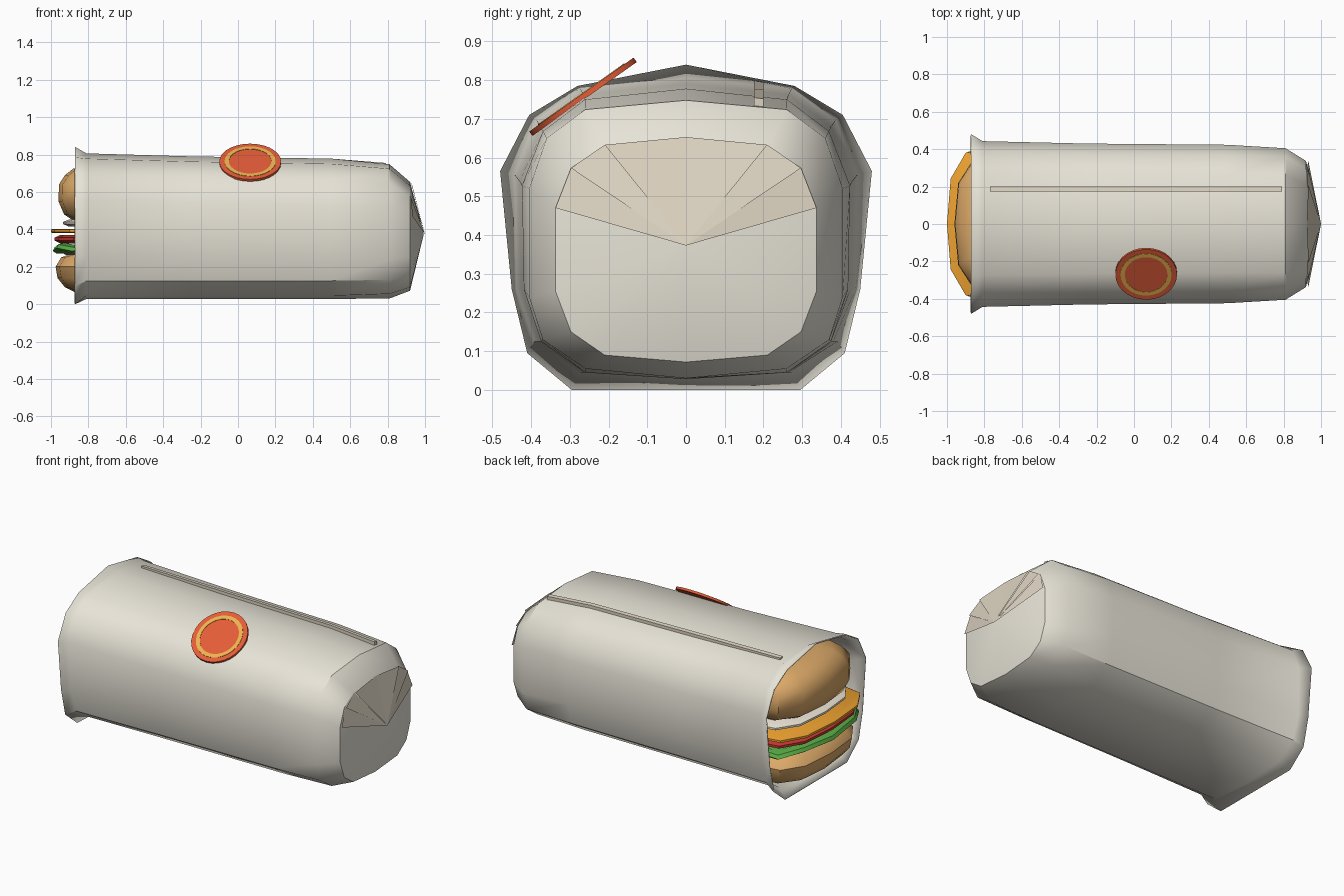
import bpy, bmesh, math

if "Cube" in bpy.data.objects:
    bpy.data.objects.remove(bpy.data.objects["Cube"])

def mat(name, rgb):
    m = bpy.data.materials.new(name)
    m.diffuse_color = (*rgb, 1)
    m.use_nodes = True
    m.node_tree.nodes["Principled BSDF"].inputs["Base Color"].default_value = m.diffuse_color
    return m

PAPER = mat("paper", (0.80, 0.77, 0.68))
FOLD = mat("fold_paper", (0.72, 0.65, 0.53))
BREAD = mat("bread", (0.72, 0.40, 0.14))
GREEN = mat("green", (0.10, 0.42, 0.06))
RED = mat("red", (0.55, 0.04, 0.03))
ORANGE = mat("orange", (0.85, 0.36, 0.03))
CREAM = mat("cream", (0.85, 0.79, 0.68))
LABEL = mat("label", (0.78, 0.11, 0.04))
GOLD = mat("gold", (0.85, 0.46, 0.08))

def finish(bm, name, material, angle=None):
    bmesh.ops.recalc_face_normals(bm, faces=bm.faces)
    me = bpy.data.meshes.new(name)
    bm.to_mesh(me)
    bm.free()
    ob = bpy.data.objects.new(name, me)
    bpy.context.collection.objects.link(ob)
    me.materials.append(material)
    if angle:
        bpy.ops.object.select_all(action='DESELECT')
        ob.select_set(True)
        bpy.context.view_layer.objects.active = ob
        bpy.ops.object.shade_smooth_by_angle(angle=math.radians(angle))
    return ob

def loft(name, rings, material, caps=True, angle=None, apex=None):
    bm = bmesh.new()
    loops = [[bm.verts.new(p) for p in r] for r in rings]
    n = len(rings[0])
    for a, b in zip(loops, loops[1:]):
        for i in range(n):
            j = (i + 1) % n
            bm.faces.new((a[i], a[j], b[j], b[i]))
    if caps:
        bm.faces.new(loops[0])
        bm.faces.new(loops[-1])
    if apex:
        tip = bm.verts.new(apex)
        for i in range(n):
            bm.faces.new((loops[-1][i], loops[-1][(i + 1) % n], tip))
    return finish(bm, name, material, angle)

# Paper wrapper: half sections mirrored across y, morphing from flare to end
FLARE = [(0, .84), (.28, .785), (.405, .71), (.48, .565), (.45, .26), (.41, .095), (.295, 0), (0, 0)]
BODY = [(0, .79), (.265, .762), (.375, .68), (.43, .54), (.425, .26), (.38, .125), (.265, .045), (0, .028)]
TAPER = [(0, .748), (.26, .724), (.36, .65), (.405, .52), (.405, .24), (.37, .13), (.26, .055), (0, .03)]
END = [(0, .653), (.21, .633), (.297, .573), (.337, .47), (.337, .255), (.297, .15), (.21, .09), (0, .072)]

def section(x, half, sy=1, dz=0):
    pts = half + [(-y, z) for y, z in half[-2:0:-1]]
    return [(x, y * sy, z + dz * (z > .5)) for y, z in pts]

APEX = (1.0, 0, .373)
wrapper = loft("paper_wrapper", [
    section(-.87, FLARE), section(-.81, BODY, 1.03, .016), section(-.25, BODY),
    section(.5, BODY, .985, -.012), section(.81, TAPER), section(.92, END)],
    PAPER, caps=False, angle=35, apex=(.993, 0, .373))
sol = wrapper.modifiers.new("thickness", 'SOLIDIFY')
sol.thickness = .008
sol.offset = -1

# Overlapping pleats fanned over the upper half of the closed end
upper = [(-y, z) for y, z in END[3:0:-1]] + END[:4]
bm = bmesh.new()
for (y0, z0), (y1, z1) in zip(upper, upper[1:]):
    lift = (.012, .004) if y0 < 0 else (.004, .012)
    bm.faces.new([bm.verts.new(p) for p in
                  ((.92 + lift[0], y0, z0), (.92 + lift[1], y1, z1), APEX)])
pleats = finish(bm, "end_pleats", FOLD)
for p in pleats.data.polygons:
    if p.normal.x < 0:
        p.flip()

# Raised paper seam running along the top
loft("paper_seam", [[(x, .175, z - .025), (x, .2, z - .028), (x, .2, z), (x, .175, z + .003)]
                    for x, z in ((-.77, .795), (.5, .775), (.79, .752))], FOLD)

# Filling: long rounded outline, stacked in levels of (height, inset)
def slab(name, tip, hy, levels, material, wave=0, angle=40):
    cx, hx = (tip + .74) / 2, (.74 - tip) / 2
    rings = []
    for z, d in levels:
        a, b = hx - d, hy - d
        q = [(a, 0), (a - .02, b * .6), (a - .1, b * .94), (a - .24, b)]
        up = q + [(-x, y) for x, y in q[::-1]]
        full = up + [(x, -y) for x, y in up[-2:0:-1]]
        rings.append([(cx + x, y, z + wave * (-1) ** i) for i, (x, y) in enumerate(full)])
    return loft(name, rings, material, angle=angle)

slab("bottom_bun", -.975, .37, [(.065, .1), (.09, .05), (.14, .01), (.2, 0), (.25, .03), (.272, .09)], BREAD)
slab("lower_sauce", -.94, .35, [(.262, .02), (.275, 0), (.288, .02)], CREAM)
slab("lettuce", -.99, .41, [(.278, .02), (.292, 0), (.312, .01), (.32, .04)], GREEN, wave=.008)
slab("tomato", -.98, .39, [(.325, .03), (.34, 0), (.355, 0), (.37, .03)], RED)
slab("cheese", -1.0, .405, [(.38, .01), (.385, 0), (.398, 0), (.403, .01)], ORANGE)
slab("upper_sauce", -.935, .36, [(.415, .03), (.428, 0), (.44, 0), (.452, .03)], CREAM)
slab("top_bun", -.96, .365, [(.44, .09), (.48, .03), (.55, 0), (.64, .003), (.69, .035), (.725, .08), (.74, .17)], BREAD)

# Round sticker with a gold ring, tilted on the front shoulder
def circle(r, z):
    return [(r * math.cos(t), r * math.sin(t), z) for t in (i * math.tau / 28 for i in range(28))]

sticker = loft("round_sticker", [circle(.165, -.007), circle(.165, .007)], LABEL, angle=35)
ring = loft("sticker_ring", [circle(.137, .006), circle(.137, .009), circle(.114, .009), circle(.114, .006)],
            GOLD, caps=False, angle=35)
for ob in (sticker, ring):
    ob.location = (.065, -.266, .757)
    ob.rotation_euler = (math.radians(35.3), 0, 0)
